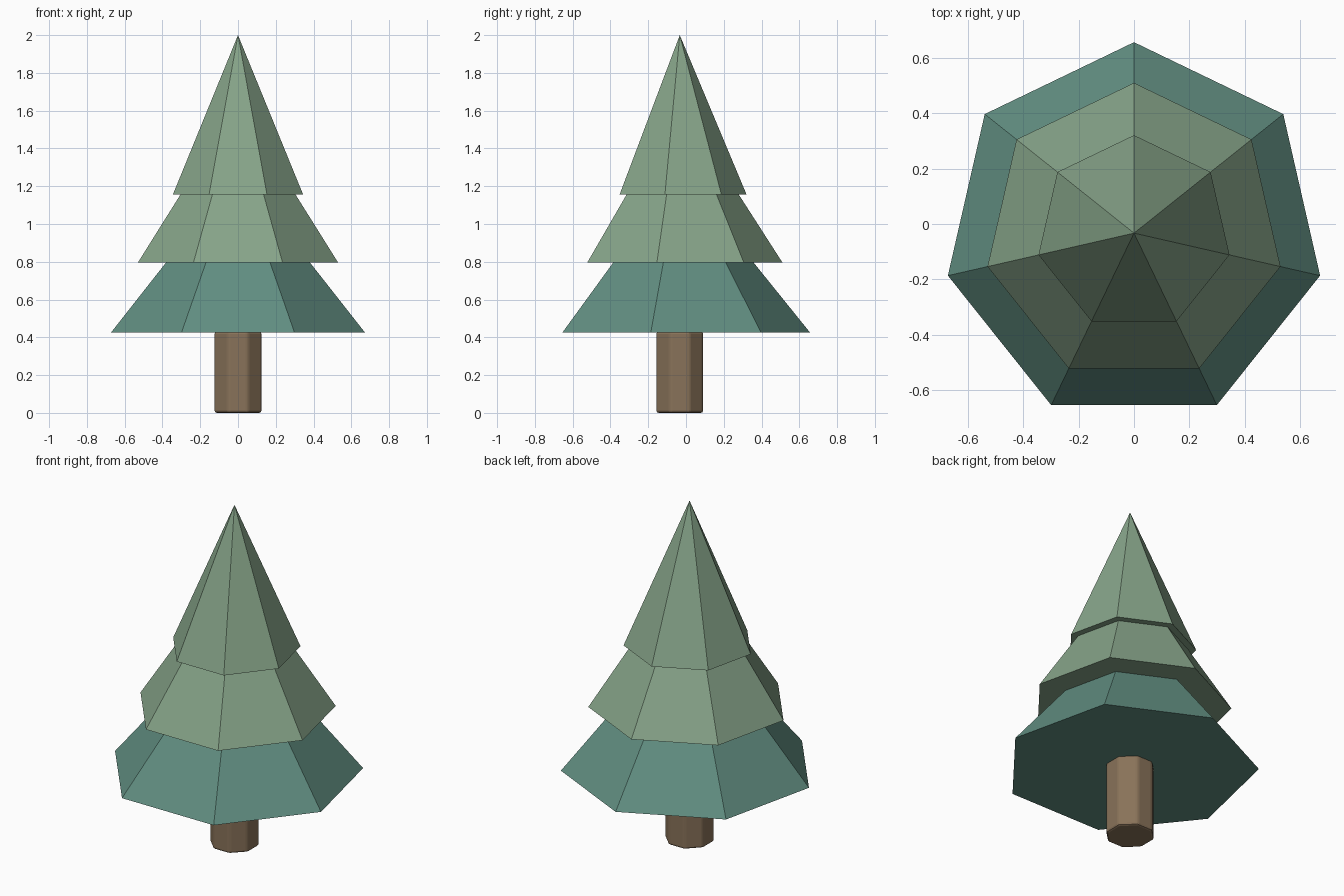
import bpy, math

if "Cube" in bpy.data.objects:
    bpy.data.objects.remove(bpy.data.objects["Cube"])

CY = -0.033  # tree axis, so that the seven-sided outline is centred


def material(name, rgb):
    m = bpy.data.materials.new(name)
    m.diffuse_color = (*rgb, 1)
    m.use_nodes = True
    m.node_tree.nodes["Principled BSDF"].inputs["Base Color"].default_value = m.diffuse_color
    return m


def frustum(name, sides, r1, r2, z1, z2, turn, mat):
    bpy.ops.mesh.primitive_cone_add(vertices=sides, radius1=r1, radius2=r2,
                                    depth=z2 - z1, location=(0, CY, (z1 + z2) / 2))
    ob = bpy.context.object
    ob.name = name
    ob.rotation_euler.z = turn
    ob.data.materials.append(mat)
    return ob


light_green = material("light_green", (0.24, 0.37, 0.25))
dark_green = material("dark_green", (0.12, 0.27, 0.22))
brown = material("bark", (0.25, 0.17, 0.10))

# foliage tiers: seven sides, one corner to the back
frustum("lower_foliage", 7, 0.69, 0.39, 0.425, 0.797, 0, dark_green)
frustum("middle_foliage", 7, 0.543, 0.313, 0.797, 1.155, 0, light_green)
frustum("top_foliage", 7, 0.354, 0, 1.155, 2.0, 0, light_green)

# trunk with softened edges
trunk = frustum("trunk", 8, 0.134, 0.134, 0.0, 0.43, math.pi / 8, brown)
bevel = trunk.modifiers.new("soft_edges", 'BEVEL')
bevel.width = 0.012
bevel.segments = 2
